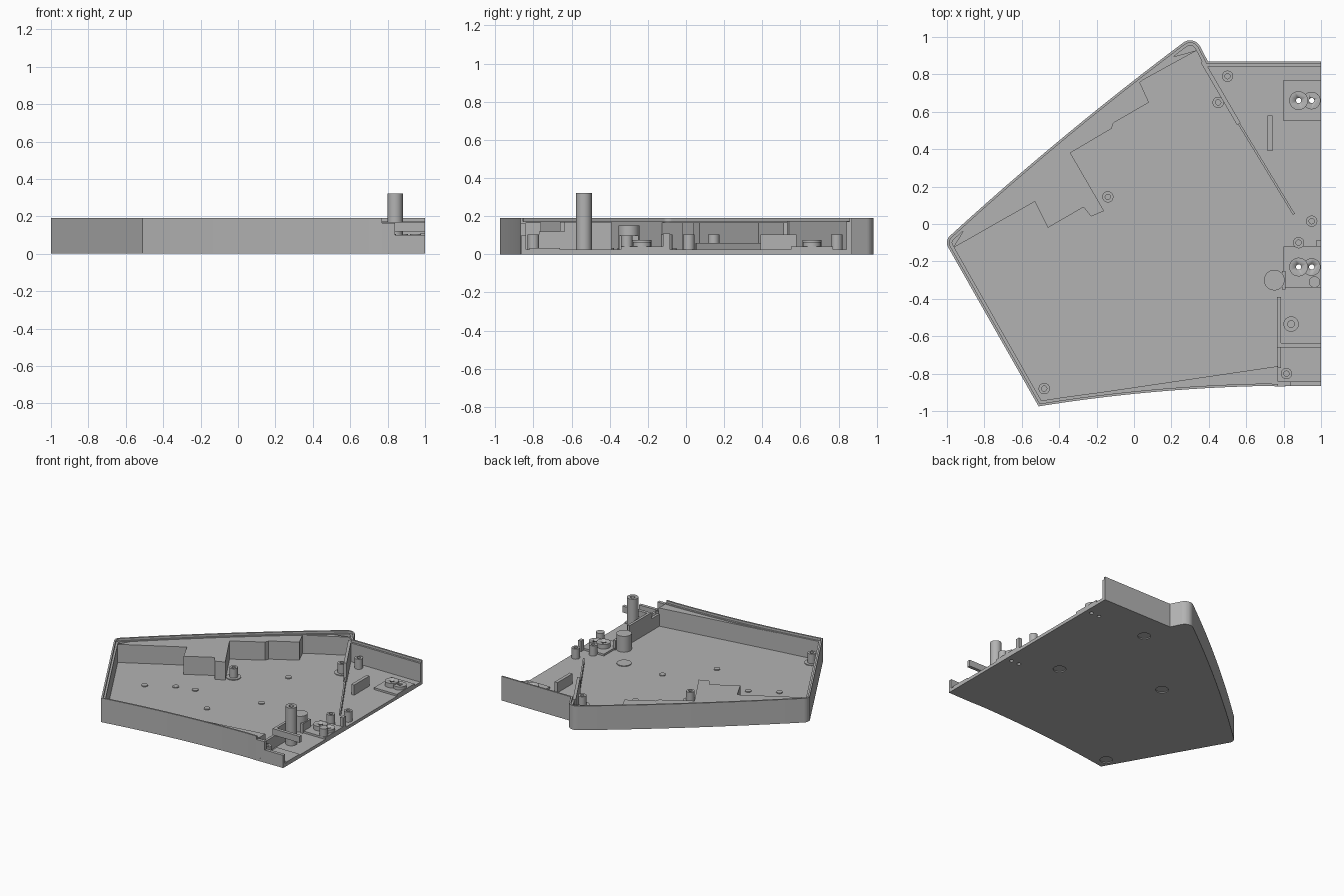
import bpy, bmesh, math
from mathutils import Vector

if "Cube" in bpy.data.objects:
    bpy.data.objects.remove(bpy.data.objects["Cube"])

grey = bpy.data.materials.new("plain grey")
grey.use_nodes = True
grey.diffuse_color = (0.45, 0.45, 0.45, 1)
grey.node_tree.nodes["Principled BSDF"].inputs["Base Color"].default_value = grey.diffuse_color

FLOOR, LEDGE, RIM = 0.025, 0.172, 0.19


def finish(name, bm):
    bmesh.ops.recalc_face_normals(bm, faces=bm.faces)
    mesh = bpy.data.meshes.new(name)
    bm.to_mesh(mesh)
    bm.free()
    mesh.materials.append(grey)
    ob = bpy.data.objects.new(name, mesh)
    bpy.context.collection.objects.link(ob)
    return ob


def raise_faces(name, bm, height):
    ext = bmesh.ops.extrude_face_region(bm, geom=bm.faces[:])
    verts = [g for g in ext["geom"] if isinstance(g, bmesh.types.BMVert)]
    bmesh.ops.translate(bm, verts=verts, vec=(0, 0, height))
    return finish(name, bm)


def slab(name, pts, z0, z1):
    bm = bmesh.new()
    bm.faces.new([bm.verts.new((p[0], p[1], z0)) for p in pts])
    return raise_faces(name, bm, z1 - z0)


def inset_path(path, t):
    # shift a path to its left by t with mitred corners
    out = []
    for i, p in enumerate(path):
        dirs = []
        if i > 0:
            dirs.append((p - path[i - 1]).normalized())
        if i < len(path) - 1:
            dirs.append((path[i + 1] - p).normalized())
        normals = [Vector((-d.y, d.x)) for d in dirs]
        m = sum(normals, Vector((0, 0))).normalized()
        out.append(p + m * (t / max(0.5, m.dot(normals[0]))))
    return out


def wall(name, path, t, z0, z1):
    path = [Vector(p) for p in path]
    bm = bmesh.new()
    a = [bm.verts.new((p.x, p.y, z0)) for p in path]
    b = [bm.verts.new((p.x, p.y, z0)) for p in inset_path(path, t)]
    for i in range(len(a) - 1):
        bm.faces.new((a[i], a[i + 1], b[i + 1], b[i]))
    return raise_faces(name, bm, z1 - z0)


def box(name, x0, x1, y0, y1, z0, z1):
    return slab(name, [(x0, y0), (x1, y0), (x1, y1), (x0, y1)], z0, z1)


def boss(name, x, y, r, top, hole=0, base=0.01, bottom=0.03):
    # round post with an optional blind hole
    prof = [(r, base), (r, top)]
    if hole:
        prof += [(hole, top), (hole, bottom)]
    bm = bmesh.new()
    n = 32
    rings = [[bm.verts.new((x + q * math.cos(k * math.tau / n), y + q * math.sin(k * math.tau / n), z))
              for k in range(n)] for q, z in prof]
    for lo, hi in zip(rings, rings[1:]):
        for k in range(n):
            bm.faces.new((lo[k], lo[(k + 1) % n], hi[(k + 1) % n], hi[k]))
    bm.faces.new(rings[0])
    bm.faces.new(rings[-1])
    ob = finish(name, bm)
    bpy.ops.object.select_all(action="DESELECT")
    ob.select_set(True)
    bpy.context.view_layer.objects.active = ob
    bpy.ops.object.shade_smooth_by_angle(angle=math.radians(35))
    return ob


def arc(cx, cy, r, a0, a1, n=10):
    return [Vector((cx + r * math.cos(math.radians(a0 + (a1 - a0) * i / n)),
                    cy + r * math.sin(math.radians(a0 + (a1 - a0) * i / n)))) for i in range(n + 1)]


def bow(p, q, bulge, n=12):
    # gently curved line, bulging to the right of travel, without its ends
    p, q = Vector(p), Vector(q)
    d = (q - p).normalized()
    side = Vector((d.y, -d.x))
    return [p.lerp(q, i / n) + side * bulge * 4 * (i / n) * (1 - i / n) for i in range(1, n)]


# Outline, counter-clockwise from the open right side
back_corner = arc(0.3, 0.922, 0.06, 30, 127)
side_corner = arc(-0.95, -0.1, 0.05, 130, 210)
long_side = bow(back_corner[-1], side_corner[0], 0.02)
front_left = Vector((-0.51, -0.975))
front_curve = bow(front_left, (1, -0.865), -0.033, 20)
main = [f for f in front_curve if f.x < 0.76] + [Vector((0.77, -0.868))]
back = [Vector((1, 0.87)), Vector((0.395, 0.87))]
outline = back + back_corner + long_side + side_corner + [front_left] + main

floor = slab("floor", outline + [Vector((1, -0.865))], 0, FLOOR)

# Outer shell: thin rim with a lower ledge inside
wall("outer_rim", outline, 0.013, 0.01, RIM)
wall("inner_ledge", outline, 0.028, 0.01, LEDGE)
wall("front_wall_step", [(0.765, -0.868), (0.84, -0.867)], 0.025, 0.01, 0.165)
wall("front_wall_low", [(0.83, -0.867), (1, -0.865)], 0.025, 0.01, 0.1)

# Solid stepped filler along the long side
steps = [(-0.97, -0.13), (-0.53, 0.12), (-0.46, -0.02), (-0.27, 0.09), (-0.23, 0.04), (-0.16, 0.07),
         (-0.34, 0.38), (-0.12, 0.51), (-0.11, 0.54), (0.08, 0.65), (0.03, 0.76), (0.34, 0.93)]
slab("stepped_filler", steps + inset_path(long_side, 0.01), 0.01, LEDGE - 0.004)

# Straight-faced filler along the curved front
slab("front_filler", [(-0.5, -0.947)] + [m + Vector((0, 0.012)) for m in main] + [(0.77, -0.76)],
     0.01, LEDGE - 0.004)

# Diagonal ribs between the two bays
wall("tall_rib", [(0.57, 0.54), (0.375, 0.875)], 0.022, 0.01, 0.175)
wall("low_rib", [(0.86, 0.055), (0.56, 0.55)], 0.012, 0.01, 0.06)
box("side_partition", 0.765, 0.785, -0.66, -0.39, 0.01, 0.17)
box("front_partition", 0.765, 0.785, -0.77, -0.65, 0.01, 0.12)

# Side bay fittings
box("upright_plate", 0.715, 0.74, 0.39, 0.58, 0.01, 0.105)
box("cross_bar", 0.78, 1, -0.66, -0.635, 0.12, 0.17)
box("front_pad", 0.8, 1, -0.82, -0.66, 0.01, 0.032)
box("clip_left", 0.975, 1, -0.12, -0.085, 0.01, 0.11)
box("clip_right", 0.79, 0.81, -0.35, -0.25, 0.01, 0.1)
boss("tall_post", 0.84, -0.535, 0.041, 0.322, 0.018, bottom=0.2)
boss("round_stop", 0.75, -0.3, 0.055, 0.15)
boss("small_post", 0.965, -0.31, 0.03, 0.1)

holes = []
for name, cy, y0, y1 in (("back", 0.66, 0.55, 0.77), ("front", -0.23, -0.34, -0.12)):
    pad = box(name + "_pad", 0.8, 1, y0, y1, 0.01, 0.04)
    rings = []
    for i, cx in enumerate((0.88, 0.95)):
        r = 0.05 - 0.003 * i
        rings.append(boss(f"{name}_ring_{i}", cx, cy, r, 0.075 - 0.01 * i))
        holes.append((cx, cy, 0.014, 0.2, [floor, pad] + rings[-1:]))

# Screw bosses
for i, (x, y, r) in enumerate([(0.5, 0.79, 0.03), (0.45, 0.65, 0.03), (0.95, 0.015, 0.03),
                               (0.88, -0.1, 0.03), (0.815, -0.8, 0.03), (-0.14, 0.145, 0.03),
                               (-0.48, -0.88, 0.03)]):
    boss(f"screw_boss_{i}", x, y, r, 0.105, 0.014)

# Small dowels on the floor
for i, (x, y) in enumerate([(0.185, 0.365), (-0.385, -0.225), (-0.24, -0.19),
                            (-0.58, -0.335), (0.01, -0.4), (0.275, -0.1)]):
    boss(f"floor_dowel_{i}", x, y, 0.023, 0.032)

# Underside recesses with raised discs above them
for i, (x, y) in enumerate([(-0.48, -0.88), (-0.14, 0.145), (0.45, 0.65), (0.61, -0.1)]):
    boss(f"recess_disc_{i}", x, y, 0.053, 0.031, base=0.012)
    holes.append((x, y, 0.046, 0.008, [floor]))

# Cut the holes, then drop the cutters
for x, y, r, top, targets in holes:
    cutter = boss("hole_cutter", x, y, r, top, base=-0.05)
    cutter.hide_render = True
    for ob in targets:
        bpy.context.view_layer.objects.active = ob
        mod = ob.modifiers.new("hole", "BOOLEAN")
        mod.operation = "DIFFERENCE"
        mod.solver = "EXACT"
        mod.object = cutter
        bpy.ops.object.modifier_apply(modifier=mod.name)
    bpy.data.objects.remove(cutter)
